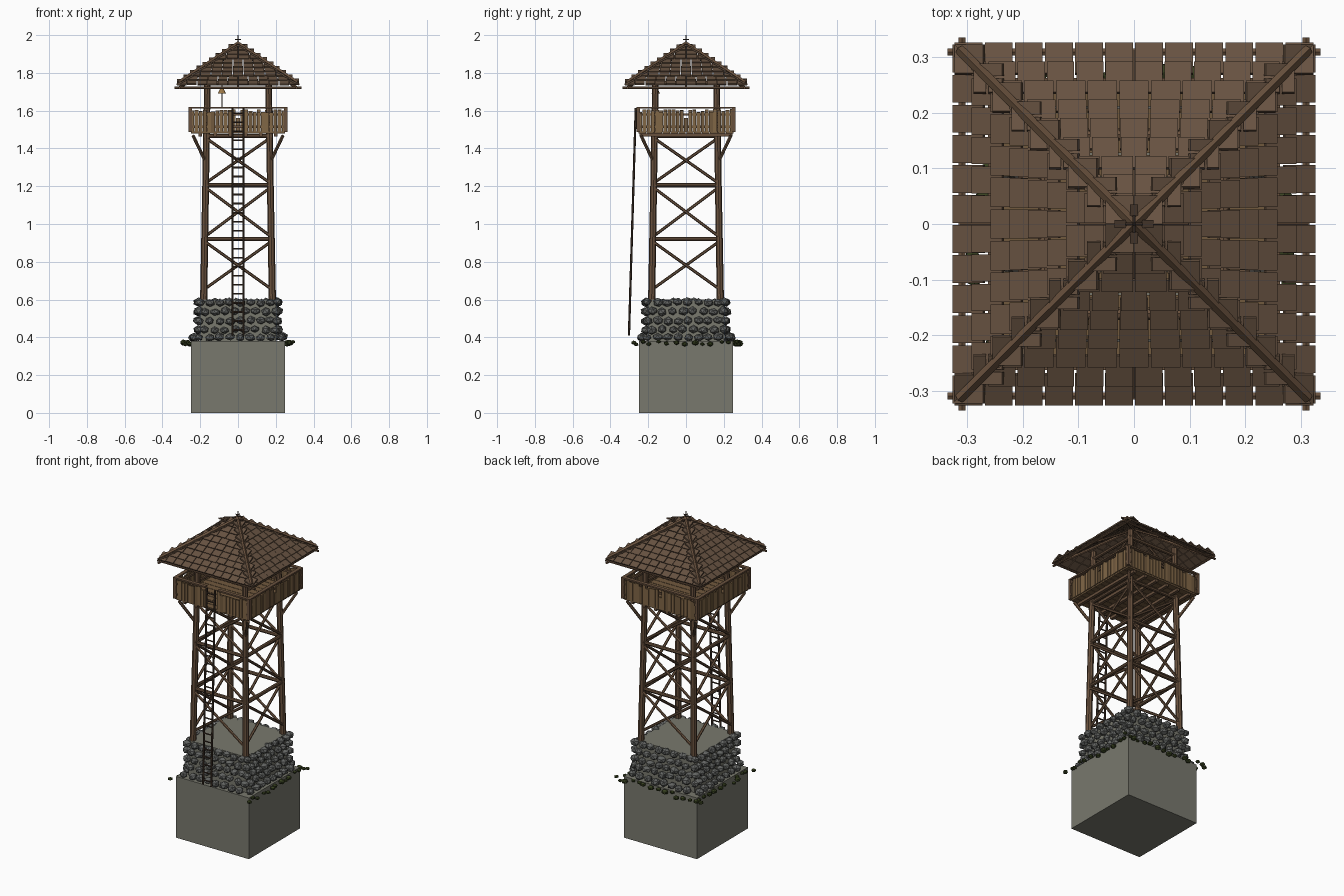
import bpy, bmesh, math, random
from mathutils import Vector, Matrix

if "Cube" in bpy.data.objects:
    bpy.data.objects.remove(bpy.data.objects["Cube"])

random.seed(4)
rnd = random.uniform


def material(name, rgb):
    m = bpy.data.materials.new(name)
    m.diffuse_color = (*rgb, 1)
    m.use_nodes = True
    m.node_tree.nodes["Principled BSDF"].inputs["Base Color"].default_value = m.diffuse_color
    return m


STONE = material("stone_block", (0.19, 0.19, 0.155))
ROCK = material("grey_rock", (0.125, 0.13, 0.125))
MOSS = material("moss_green", (0.04, 0.055, 0.015))
TIMBER = material("brown_timber", (0.14, 0.082, 0.047))
SHINGLE = material("roof_brown", (0.135, 0.085, 0.053))
PLANK = material("light_plank", (0.22, 0.135, 0.062))
PLANK2 = material("mid_plank", (0.165, 0.1, 0.048))
DARK = material("dark_wood", (0.055, 0.034, 0.022))
BRONZE = material("bronze", (0.32, 0.18, 0.06))


class Part:
    """Collects simple solids into one named object."""

    def __init__(self, name, *mats):
        self.name, self.mats, self.bm = name, mats, bmesh.new()

    def box(self, c, size, rot=None, mat=0):
        m = Matrix.Translation(c) @ (rot or Matrix()) @ Matrix.Diagonal((*size, 1))
        r = bmesh.ops.create_cube(self.bm, size=1, matrix=m)
        for f in {f for v in r["verts"] for f in v.link_faces}:
            f.material_index = mat

    def bar(self, a, b, r, n=8, r2=None):
        a, b = Vector(a), Vector(b)
        d = b - a
        m = Matrix.Translation((a + b) / 2) @ d.to_track_quat("Z", "Y").to_matrix().to_4x4()
        bmesh.ops.create_cone(self.bm, cap_ends=True, segments=n, radius1=r,
                              radius2=r if r2 is None else r2, depth=d.length, matrix=m)

    def lump(self, c, size):
        rot = Matrix.Rotation(rnd(0, 6.28), 4, "Z") @ Matrix.Rotation(rnd(-.3, .3), 4, "X")
        bmesh.ops.create_icosphere(self.bm, subdivisions=1, radius=1,
                                   matrix=Matrix.Translation(c) @ Matrix.Diagonal((*size, 1)) @ rot)

    def done(self, smooth=False):
        me = bpy.data.meshes.new(self.name)
        self.bm.to_mesh(me)
        self.bm.free()
        for m in self.mats:
            me.materials.append(m)
        ob = bpy.data.objects.new(self.name, me)
        bpy.context.collection.objects.link(ob)


SIDES = [Matrix.Rotation(k * math.pi / 2, 4, "Z") for k in range(4)]  # front, right, back, left
CORNERS = [(-1, -1), (1, -1), (1, 1), (-1, 1)]

# Foundation block and core
p = Part("foundation", STONE)
p.box((0, 0, 0.19), (0.5, 0.5, 0.38))
p.box((0, 0, 0.485), (0.4, 0.4, 0.23))
p.done()

# Rubble stones in staggered rows around the core
p = Part("rubble_stones", ROCK)
for S in SIDES:
    for row, z in enumerate((0.4, 0.44, 0.488, 0.537, 0.585)):
        for i in range(8):
            x = -0.205 + 0.054 * i + 0.027 * (row % 2)
            out = -0.232 if row == 0 else -0.208
            c = S @ Vector((x + rnd(-.004, .004), out + rnd(-.006, .006), z + rnd(-.004, .004)))
            s = rnd(0.023, 0.03)
            p.lump(c, (s, s, rnd(0.019, 0.025)))
p.done()

# Moss clumps along the ledge on the sides and back
p = Part("moss_clumps", MOSS)
for S in SIDES[1:]:
    for i in range(13):
        c = S @ Vector((-0.28 + 0.046 * i + rnd(-.012, .012), -0.272 + rnd(-.022, .022), rnd(0.362, 0.378)))
        s = rnd(0.012, 0.021)
        p.lump(c, (s, s, s * 0.75))
p.done()


def leg_at(z):
    """Distance of the leg axis from the centre planes at height z."""
    return 0.182 - 0.02 * (z - 0.625) / 1.1


# Tapering corner legs
p = Part("legs", TIMBER)
for sx, sy in CORNERS:
    a, b = leg_at(0.625), leg_at(1.78)
    p.bar((sx * a, sy * a, 0.59), (sx * b, sy * b, 1.79), 0.019, 8, 0.017)
p.done()

# Horizontal girts, cross braces and roof plates
p = Part("braces", TIMBER)
levels = (0.64, 0.92, 1.205, 1.465)
for S in SIDES:
    for z in levels[1:] + (1.745,):
        d = leg_at(z)
        p.bar(S @ Vector((-d - .015, -d, z)), S @ Vector((d + .015, -d, z)), 0.011)
    for z0, z1 in zip(levels, levels[1:]):
        z0, z1 = z0 + .012, z1 - .012
        d0, d1 = leg_at(z0), leg_at(z1)
        for s in (-1, 1):
            off = 0.007 * s
            p.bar(S @ Vector((-s * d0, -d0 + off, z0)), S @ Vector((s * d1, -d1 + off, z1)), 0.008, 6)
# Diagonal brackets under the platform corners
for sx, sy in CORNERS:
    p.bar((sx * .172, sy * .172, 1.33), (sx * .238, sy * .238, 1.468), 0.009, 6)
p.done()

# Platform joists and floor boards
p = Part("platform", TIMBER, PLANK2)
for i in range(6):
    p.box((-0.2 + 0.08 * i, 0, 1.471), (0.018, 0.49, 0.016))
for i in range(12):
    p.box((0, -0.231 + 0.042 * i, 1.485), (0.5, 0.039, 0.012), mat=1)
p.done()

# Railing of uneven boards, with an opening at the front for the ladder
p = Part("railing_boards", PLANK, PLANK2)
for k, S in enumerate(SIDES):
    for i in range(23):
        x = -0.242 + 0.022 * i
        top = rnd(1.588, 1.608)
        if k == 0 and abs(x) < 0.04:
            continue
        if i == 11:
            top = 1.56
        c = S @ Vector((x, -0.252 + rnd(-.002, .002), (1.488 + top) / 2))
        p.box(c, (0.0195, 0.008, top - 1.488), S, random.choice((0, 0, 1)))
p.done()

p = Part("railing_frame", TIMBER)
for k, S in enumerate(SIDES):
    p.box(S @ Vector((-0.253, -0.253, 1.553)), (0.018, 0.018, 0.13), S)
    spans = [(-0.262, -0.042), (0.042, 0.262)] if k == 0 else [(-0.262, 0.262)]
    for a, b in spans:
        p.box(S @ Vector(((a + b) / 2, -0.252, 1.615)), (b - a, 0.022, 0.009), S)
        for z in (1.515, 1.58):
            p.box(S @ Vector(((a + b) / 2, -0.243, z)), (b - a, 0.01, 0.012), S)
p.done()

# Leaning ladder
p = Part("ladder", DARK)
foot, head = Vector((0, -0.302, 0.41)), Vector((0, -0.266, 1.615))
for s in (-0.028, 0.028):
    p.bar(foot + Vector((s, 0, 0)), head + Vector((s, 0, 0)), 0.006, 6)
for i in range(25):
    c = foot.lerp(head, (i + 0.6) / 25.2)
    p.bar(c - Vector((.032, 0, 0)), c + Vector((.032, 0, 0)), 0.0045, 6)
p.done()

# Signal bell with rope
p = Part("bell", BRONZE)
p.bar((-0.085, -0.16, 1.69), (-0.085, -0.16, 1.716), 0.023, 10, 0.01)
p.bar((-0.085, -0.16, 1.716), (-0.085, -0.16, 1.724), 0.01, 10, 0.004)
p.done()
p = Part("bell_rope", DARK)
p.bar((-0.085, -0.16, 1.62), (-0.085, -0.16, 1.745), 0.002, 5)
p.done()

# Shingle courses on four slopes
EAVE, SLOPE, STEP, RUN = 0.325, 0.67, 0.034, 0.055
p = Part("roof_shingles", SHINGLE)
for S in SIDES:
    for row in range(9):
        d = EAVE - STEP * row
        z_tail = 1.728 + SLOPE * (EAVE - d) + 0.01
        z_head = 1.728 + SLOPE * (EAVE - d + RUN)
        tilt = Matrix.Rotation(math.atan2(z_head - z_tail, RUN), 4, "X")
        length = math.hypot(RUN, z_head - z_tail)
        n = max(2, round(2 * d / 0.055))
        shift = 0.5 * (row % 2)
        edges = [-d] + [-d + 2 * d * (i + shift) / n for i in range(n + 1)] + [d]
        for a, b in zip(edges, edges[1:]):
            a, b = max(-d, a), min(d, b)
            if b - a < 0.008:
                continue
            c = Vector(((a + b) / 2, -d + RUN / 2, (z_tail + z_head) / 2 + rnd(-.0015, .0015)))
            p.box(S @ c, (b - a - 0.004, length, 0.008), S @ tilt)
p.done()

# Roof frame: eave poles, hip poles and inner rafters
p = Part("roof_frame", TIMBER)
for S in SIDES:
    p.bar(S @ Vector((-0.336, -0.31, 1.722)), S @ Vector((0.336, -0.31, 1.722)), 0.007, 6)
    p.bar(S @ Vector((-0.315, -0.315, 1.75)), S @ Vector((0, 0, 1.958)), 0.009, 4)
    p.bar(S @ Vector((-0.31, -0.31, 1.722)), S @ Vector((0, 0, 1.925)), 0.009, 6)
    p.bar(S @ Vector((0, -0.31, 1.722)), S @ Vector((0, 0, 1.925)), 0.007, 6)
p.done()

# Peak cap and finial
p = Part("finial", DARK)
p.box((0, 0, 1.948), (0.07, 0.014, 0.012))
p.box((0, 0, 1.948), (0.014, 0.07, 0.012))
p.bar((0, 0, 1.93), (0, 0, 2.0), 0.006, 6, 0.002)
p.bar((-0.016, 0, 1.976), (0.016, 0, 1.976), 0.003, 6)
p.bar((0, -0.016, 1.976), (0, 0.016, 1.976), 0.003, 6)
p.done()
